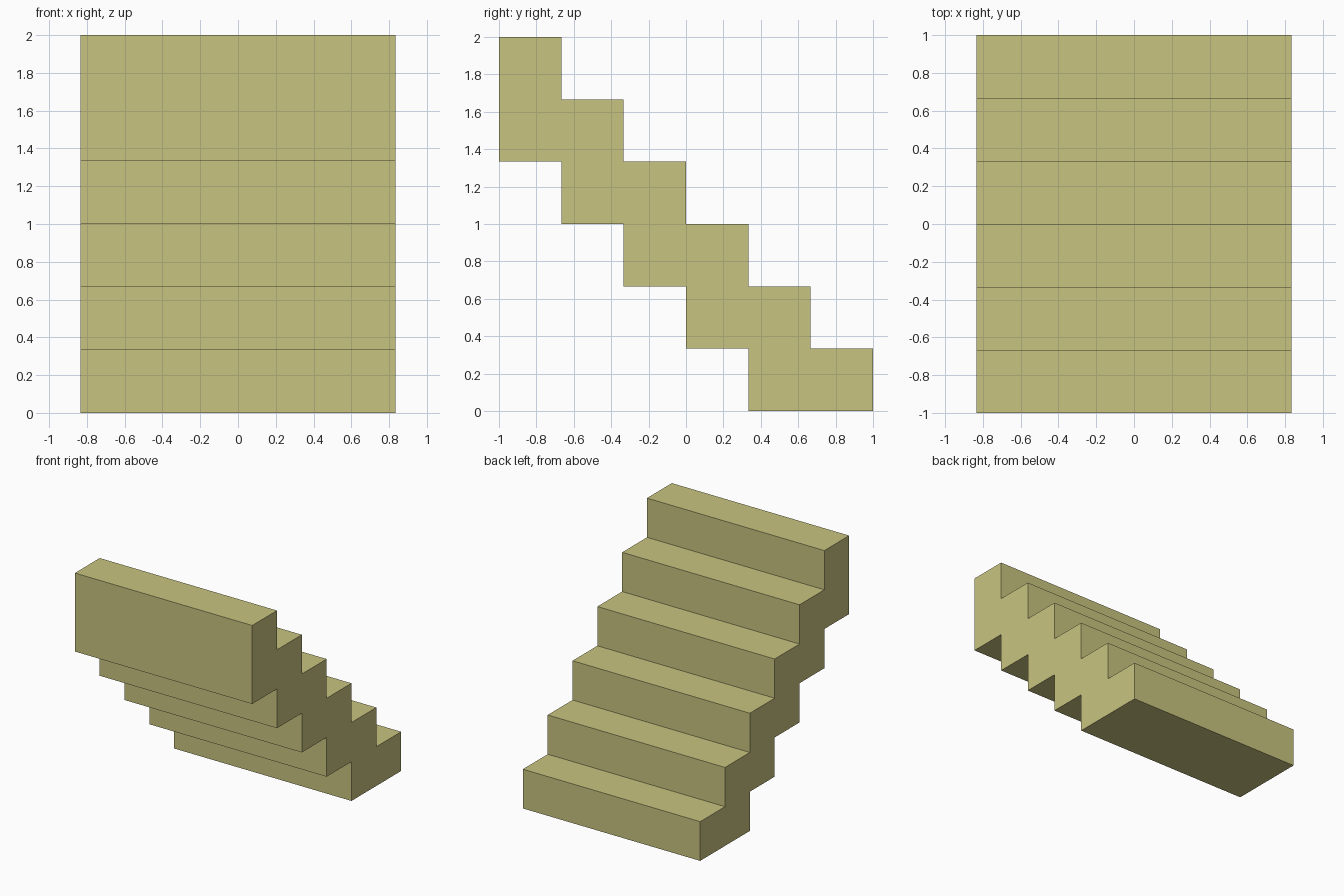
import bpy
import bmesh

if "Cube" in bpy.data.objects:
    bpy.data.objects.remove(bpy.data.objects["Cube"])

STEPS = 6
S = 2.0 / STEPS          # tread depth and riser height
HALF_WIDTH = 2.5 * S

# Side profile (y, z): treads descend toward +y, stepped underside returns
profile = []
for i in range(STEPS):
    y, z = -1 + i * S, 2 - i * S
    profile += [(y, z), (y + S, z)]
profile.append((1, 0))
for i in range(STEPS - 1):
    y, z = 1 - (i + 2) * S, i * S
    profile += [(y, z), (y, z + S)]
# the last underside riser runs into the tall front face
profile.pop()

# Extrude the profile across the stair width
bm = bmesh.new()
side = bm.faces.new([bm.verts.new((-HALF_WIDTH, y, z)) for y, z in profile])
ext = bmesh.ops.extrude_face_region(bm, geom=[side], use_keep_orig=True)
moved = [v for v in ext["geom"] if isinstance(v, bmesh.types.BMVert)]
bmesh.ops.translate(bm, verts=moved, vec=(2 * HALF_WIDTH, 0, 0))
bmesh.ops.recalc_face_normals(bm, faces=bm.faces)

mesh = bpy.data.meshes.new("stair_flight")
bm.to_mesh(mesh)
bm.free()

# Single flat khaki colour
khaki = bpy.data.materials.new("khaki")
khaki.diffuse_color = (0.58, 0.55, 0.215, 1)
khaki.use_nodes = True
khaki.node_tree.nodes["Principled BSDF"].inputs["Base Color"].default_value = khaki.diffuse_color
mesh.materials.append(khaki)

stairs = bpy.data.objects.new("stair_flight", mesh)
bpy.context.collection.objects.link(stairs)
